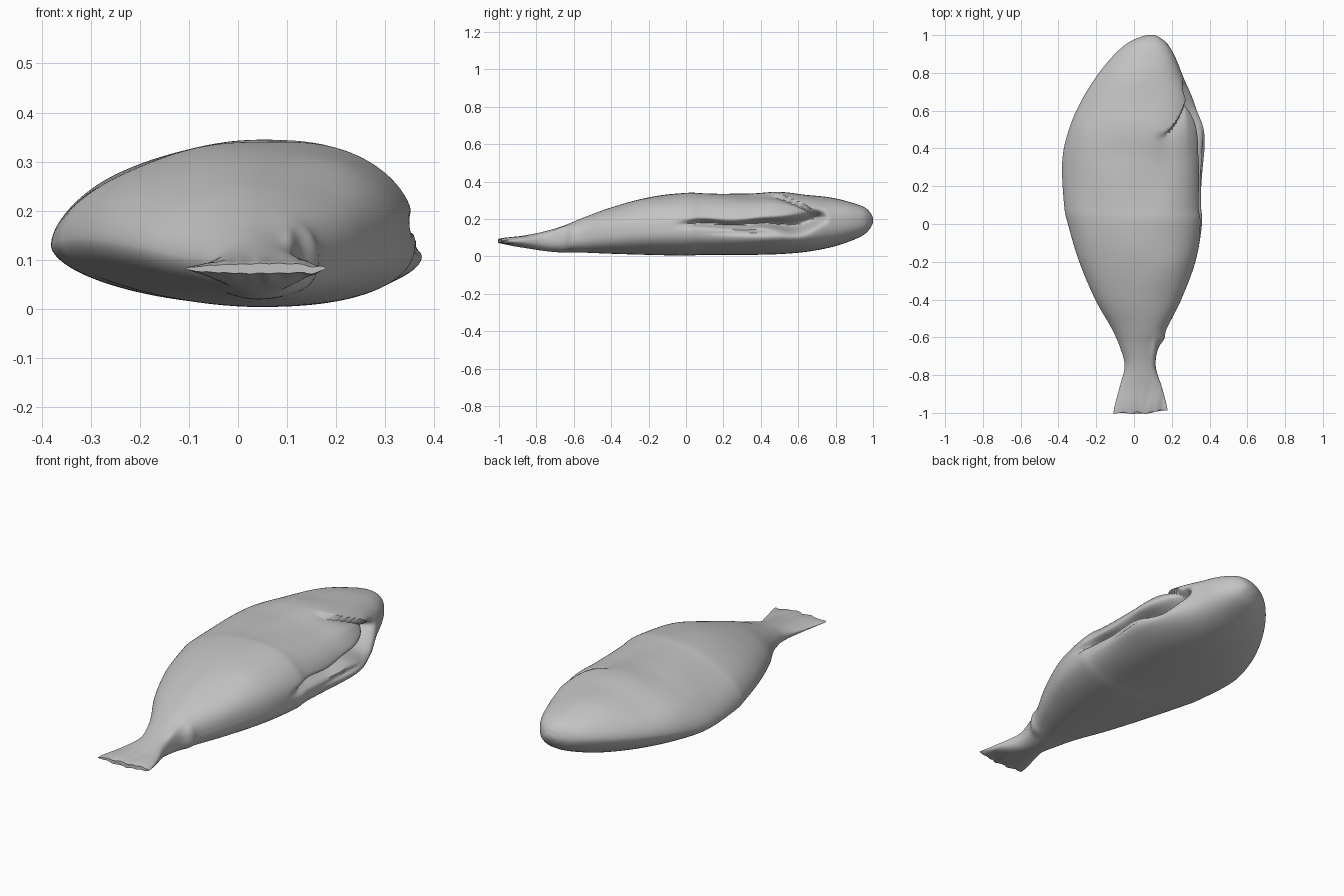
import bpy, bmesh, math
from mathutils import Vector, noise

cube = bpy.data.objects.get("Cube")
if cube:
    bpy.data.objects.remove(cube, do_unlink=True)

RINGS_PER_SPAN = 10
SEGMENTS = 200

# Body stations from head to tail: y, left edge x, right edge x, top z, bottom z, edge z
STATIONS = [
    (1.0, 0.07, 0.11, 0.205, 0.18, 0.19),
    (0.985, 0.02, 0.14, 0.235, 0.15, 0.19),
    (0.95, -0.045, 0.18, 0.265, 0.115, 0.19),
    (0.88, -0.12, 0.22, 0.29, 0.082, 0.185),
    (0.78, -0.2, 0.26, 0.312, 0.05, 0.175),
    (0.65, -0.28, 0.315, 0.33, 0.025, 0.16),
    (0.5, -0.345, 0.35, 0.345, 0.012, 0.145),
    (0.33, -0.38, 0.355, 0.335, 0.008, 0.13),
    (0.1, -0.37, 0.355, 0.34, 0.008, 0.135),
    (0.0, -0.35, 0.36, 0.34, 0.004, 0.14),
    (-0.2, -0.29, 0.325, 0.315, 0.008, 0.14),
    (-0.4, -0.205, 0.25, 0.26, 0.014, 0.125),
    (-0.55, -0.12, 0.175, 0.205, 0.02, 0.105),
    (-0.65, -0.075, 0.13, 0.165, 0.02, 0.095),
    (-0.75, -0.05, 0.115, 0.135, 0.028, 0.085),
    (-0.86, -0.075, 0.145, 0.112, 0.045, 0.082),
    (-0.96, -0.103, 0.17, 0.1, 0.065, 0.082),
    (-1.0, -0.108, 0.178, 0.092, 0.072, 0.082),
]


def smooth(a, b, v):
    t = max(0.0, min(1.0, (v - a) / (b - a)))
    return t * t * (3 - 2 * t)


def bump(v, centre, width):
    return math.exp(-((v - centre) / width) ** 2)


def spline(i, t):
    """Catmull-Rom blend of the stations."""
    last = len(STATIONS) - 1
    quad = [STATIONS[max(0, min(last, i + k))] for k in (-1, 0, 1, 2)]
    return [b + 0.5 * t * (c - a + t * (2 * a - 5 * b + 4 * c - d
            + t * (3 * (b - c) + d - a))) for a, b, c, d in zip(*quad)]


def section_point(station, angle):
    """Lopsided oval: pointed left edge, fuller right edge."""
    y, left, right, top, bottom, edge = station
    c, s = math.cos(angle), math.sin(angle)
    centre = (left + right) / 2 + 0.05 * (right - left)
    power = 2 / (2.4 if c > 0 else 1.8)
    across = abs(c) ** power
    up = abs(s) ** power
    x = centre + across * (right - centre if c > 0 else left - centre)
    z = edge + up * (top - edge if s > 0 else bottom - edge)
    return Vector((x, y, z))


def belly_slit(p):
    """Long opening along the right flank, widest behind the gill."""
    x, y, z = p
    if x < 0.1:
        return
    length = smooth(-0.08, 0.12, y) * (1 - smooth(0.68, 0.77, y))
    middle = 0.172 + 0.03 * bump(y, 0.72, 0.1) + 0.006 * math.sin(y * 19)
    height = 0.016 + 0.022 * bump(y, 0.62, 0.13)
    depth = 0.06 + 0.07 * bump(y, 0.6, 0.2)
    p.x -= length * depth * bump(z, middle, height)
    # protruding lower lip
    p.x += 0.028 * bump(y, 0.48, 0.2) * bump(z, 0.095, 0.045)
    # thin inner fold under the opening
    p.x -= 0.012 * bump(y, 0.35, 0.15) * bump(z, 0.125, 0.01)


def gill_cover(p):
    """Step where the gill cover overlaps the flank."""
    x, y, z = p
    reach = max(0.0, (min(x, 0.285) - 0.1) / 0.185)
    behind = 0.47 + 0.2 * reach ** 3 - y
    if behind < -0.03:
        return
    step = smooth(-0.008, 0.012, behind) * math.exp(-max(behind, 0) / 0.09)
    step *= smooth(0.09, 0.22, x) * smooth(0.19, 0.27, z)
    p.z -= 0.022 * step
    p.x -= 0.025 * step


def tail_shape(p):
    """Slanted, ragged tail edge with faint rays."""
    k = 1 - smooth(-0.97, -0.8, p.y)
    p.z += 0.005 * k * noise.noise(Vector((p.x * 30, p.y * 5, 2)))
    p.y += k * (0.14 * max(0, p.x - 0.06) + 0.012 * noise.noise(Vector((p.x * 25, 0, 0))))
    # stubs of the trimmed fins on the tail root
    p.x += 0.014 * bump(p.y, -0.61, 0.03) * smooth(0.09, 0.14, p.x)
    p.z += 0.015 * bump(p.y, -0.68, 0.06) * bump(p.x, 0.11, 0.02) * smooth(0.09, 0.12, p.z)


def soft_dents(p):
    amount = 0.006 * smooth(1.0, 0.85, p.y) if p.y > 0.85 else 0.006
    p.z += amount * noise.noise(p * 5) * smooth(0.1, 0.25, p.z)


# Loft the fish
bm = bmesh.new()
samples = [spline(i, k / RINGS_PER_SPAN)
           for i in range(len(STATIONS) - 1) for k in range(RINGS_PER_SPAN)]
samples.append(STATIONS[-1])
rings = []
for station in samples:
    ring = []
    for j in range(SEGMENTS):
        p = section_point(station, 2 * math.pi * j / SEGMENTS)
        soft_dents(p)
        gill_cover(p)
        belly_slit(p)
        tail_shape(p)
        ring.append(bm.verts.new(p))
    rings.append(ring)
for a, b in zip(rings, rings[1:]):
    for j in range(SEGMENTS):
        k = (j + 1) % SEGMENTS
        bm.faces.new((a[j], a[k], b[k], b[j]))
bm.faces.new(rings[0])
bm.faces.new(rings[-1])
bmesh.ops.recalc_face_normals(bm, faces=bm.faces)

mesh = bpy.data.meshes.new("fish_body")
bm.to_mesh(mesh)
bm.free()
fish = bpy.data.objects.new("fish_body", mesh)
bpy.context.collection.objects.link(fish)

# Plain grey skin
grey = bpy.data.materials.new("plain_grey")
grey.use_nodes = True
colour = (0.55, 0.55, 0.55, 1)
grey.diffuse_color = colour
grey.node_tree.nodes["Principled BSDF"].inputs["Base Color"].default_value = colour
mesh.materials.append(grey)

bpy.ops.object.select_all(action="DESELECT")
fish.select_set(True)
bpy.context.view_layer.objects.active = fish
bpy.ops.object.shade_smooth_by_angle(angle=math.radians(50))
